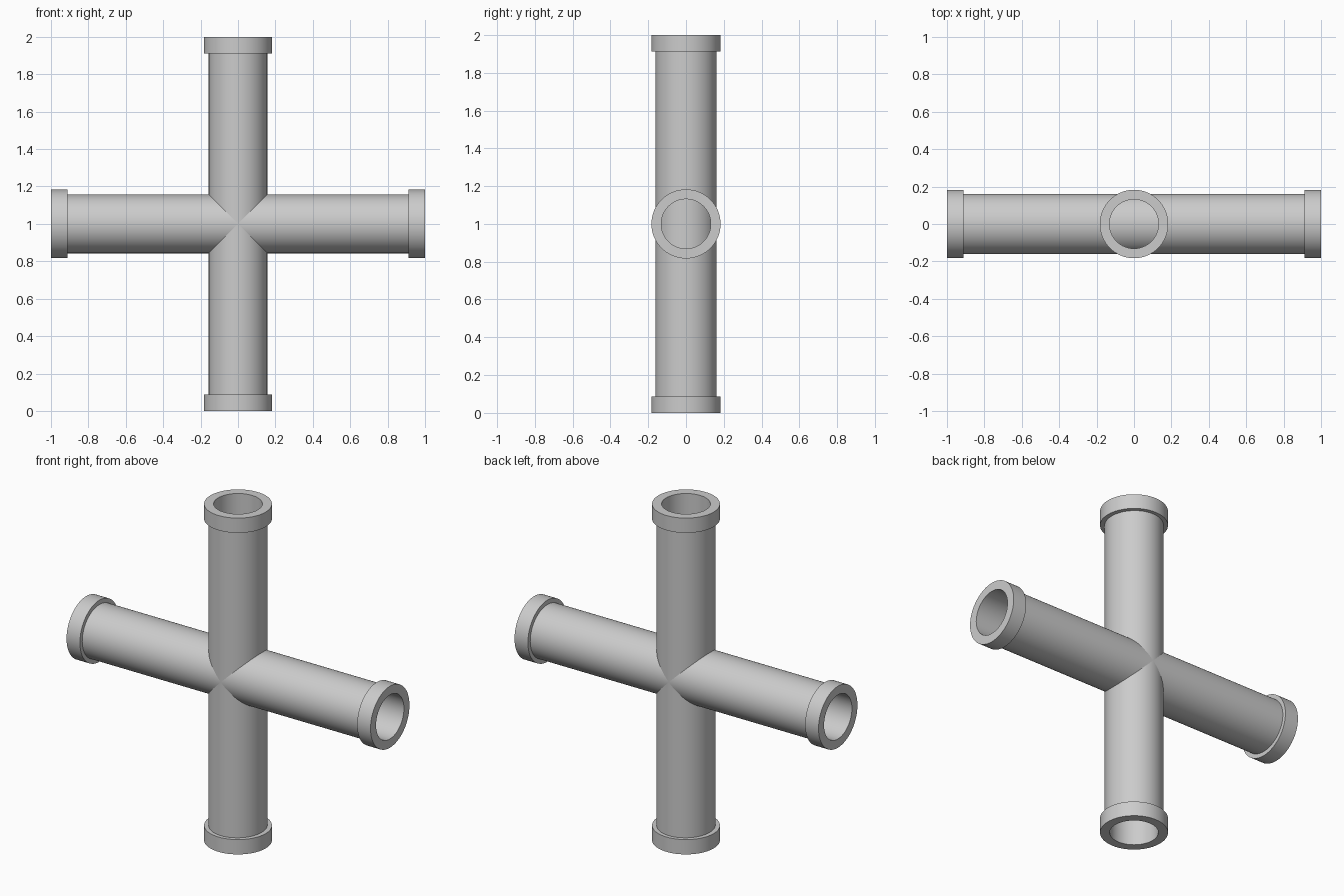
import bpy, bmesh
from math import cos, sin, pi, radians
from mathutils import Matrix

if "Cube" in bpy.data.objects:
    bpy.data.objects.remove(bpy.data.objects["Cube"])

SEG = 64
CENTRE = Matrix.Translation((0, 0, 1))
TURN = {"vertical": Matrix.Identity(4), "horizontal": Matrix.Rotation(pi / 2, 4, 'Y')}


def tube(name, outer, inner, z0, z1, matrix):
    """Hollow tube along local z; outer is (x radius, y radius)."""
    bm = bmesh.new()
    profile = [(outer, z0), (outer, z1), ((inner, inner), z1), ((inner, inner), z0)]
    rings = [[bm.verts.new((r[0] * cos(2 * pi * i / SEG), r[1] * sin(2 * pi * i / SEG), z))
              for i in range(SEG)] for r, z in profile]
    for k in range(4):
        a, b = rings[k], rings[(k + 1) % 4]
        for i in range(SEG):
            j = (i + 1) % SEG
            bm.faces.new((a[i], a[j], b[j], b[i]))
    bmesh.ops.recalc_face_normals(bm, faces=bm.faces)
    bm.transform(matrix)
    mesh = bpy.data.meshes.new(name)
    bm.to_mesh(mesh)
    bm.free()
    ob = bpy.data.objects.new(name, mesh)
    bpy.context.collection.objects.link(ob)
    bpy.ops.object.select_all(action='DESELECT')
    ob.select_set(True)
    bpy.context.view_layer.objects.active = ob
    bpy.ops.object.shade_smooth_by_angle(angle=radians(30))


# Two crossing pipes, each with a collar at both ends
for axis, turn in TURN.items():
    m = CENTRE @ turn
    tube(axis + "_pipe", (0.157, 0.161), 0.133, -0.998, 0.998, m)
    tube(axis + "_collar_a", (0.183, 0.183), 0.131, 0.912, 1.0, m)
    tube(axis + "_collar_b", (0.183, 0.183), 0.131, -1.0, -0.912, m)
